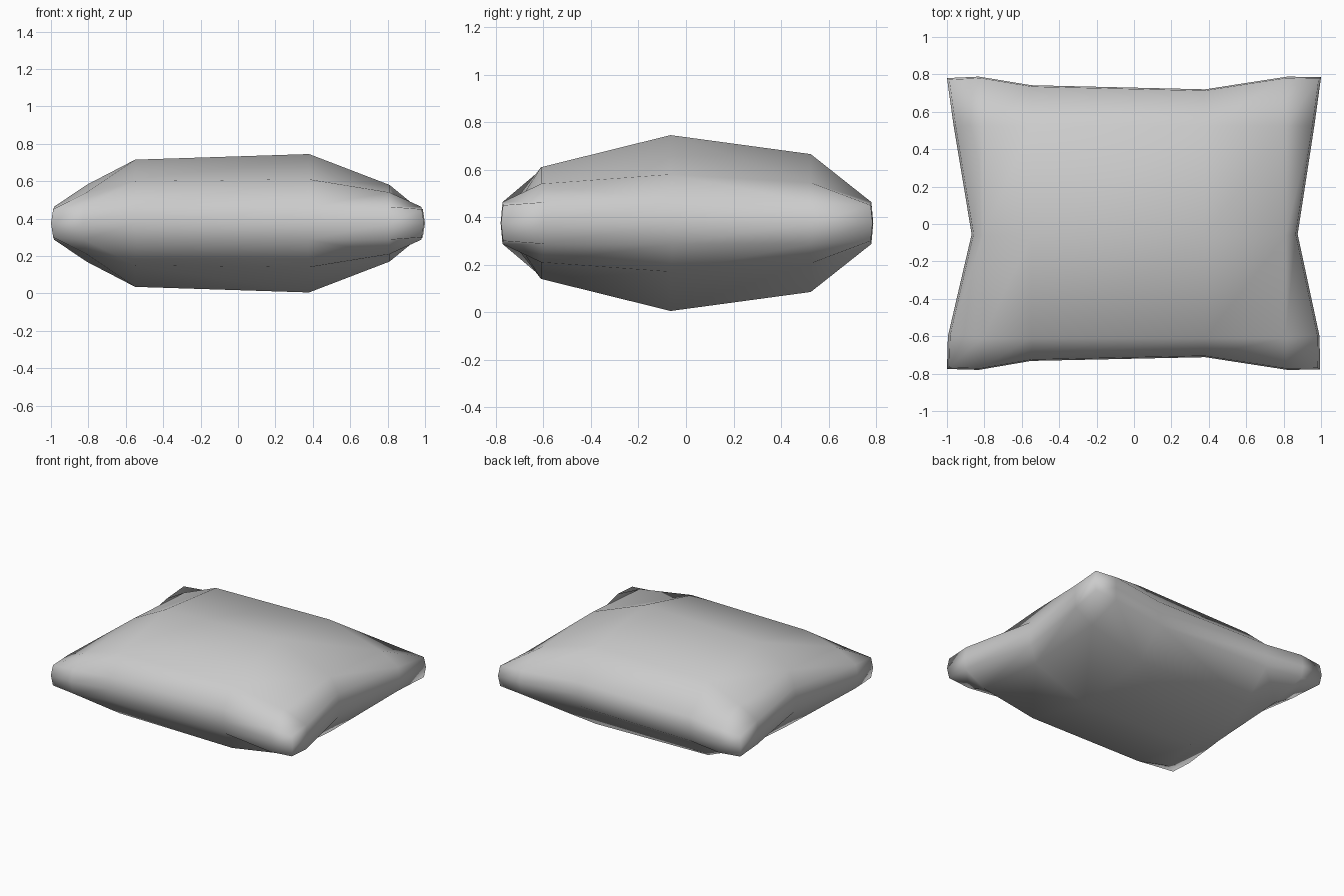
import bpy, bmesh

if "Cube" in bpy.data.objects:
    bpy.data.objects.remove(bpy.data.objects["Cube"])

MID = 0.375                      # height of the seam plane

# Outer seam outline: front and back rows, then side columns
front = [(-1, -.775), (-.83, -.78), (-.55, -.732), (.38, -.712), (.82, -.78), (.995, -.778)]
back = [(-1, .78), (-.83, .788), (-.55, .742), (.38, .72), (.82, .788), (1, .785)]
sides = [(-.995, -.6), (-.868, -.055), (-.965, .53)], [(.992, -.6), (.875, -.055), (.965, .53)]

# Inner cushion grid and the upper heights over the seam plane
cols = [-.81, -.55, .38, .81]
rows = [-.61, -.065, .525]
puff = [[.165, .225, .235, .165],
        [.205, .34, .37, .205],
        [.17, .275, .29, .17]]

# Grid of (x, y, height), with None-height border points on the seam
grid = [[(x, y, None) for x, y in front]]
for j, y in enumerate(rows):
    line = [(*sides[0][j], None)]
    line += [(x, y, puff[j][i]) for i, x in enumerate(cols)]
    line.append((*sides[1][j], None))
    grid.append(line)
grid.append([(x, y, None) for x, y in back])
NY, NX = len(grid), len(grid[0])

bm = bmesh.new()


def half(sign):
    """One puffed face of the pillow."""
    layer = []
    for j, line in enumerate(grid):
        out = []
        for i, (x, y, h) in enumerate(line):
            if h is None:
                corner = i in (0, NX - 1) and j in (0, NY - 1)
                h = .075 if corner else .088
                x, y = x * .988, y * .99
            out.append(bm.verts.new((x, y, MID + sign * h)))
        layer.append(out)
    for j in range(NY - 1):
        for i in range(NX - 1):
            bm.faces.new((layer[j][i], layer[j][i + 1], layer[j + 1][i + 1], layer[j + 1][i]))
    return layer


# Border indices in order around the pillow
loop = [(0, i) for i in range(NX)] + [(j, NX - 1) for j in range(1, NY)]
loop += [(NY - 1, i) for i in range(NX - 2, -1, -1)] + [(j, 0) for j in range(NY - 2, 0, -1)]

# Two faces joined by a narrow rounded edge band
top, bottom = half(1), half(-1)
seam = [bm.verts.new((grid[j][i][0], grid[j][i][1], MID)) for j, i in loop]
for k in range(len(loop)):
    n = (k + 1) % len(loop)
    (ja, ia), (jb, ib) = loop[k], loop[n]
    bm.faces.new((seam[k], seam[n], top[jb][ib], top[ja][ia]))
    bm.faces.new((bottom[ja][ia], bottom[jb][ib], seam[n], seam[k]))
bmesh.ops.recalc_face_normals(bm, faces=bm.faces)
for f in bm.faces:
    f.smooth = True

mesh = bpy.data.meshes.new("pillow")
bm.to_mesh(mesh)
bm.free()
bpy.context.collection.objects.link(bpy.data.objects.new("pillow", mesh))
